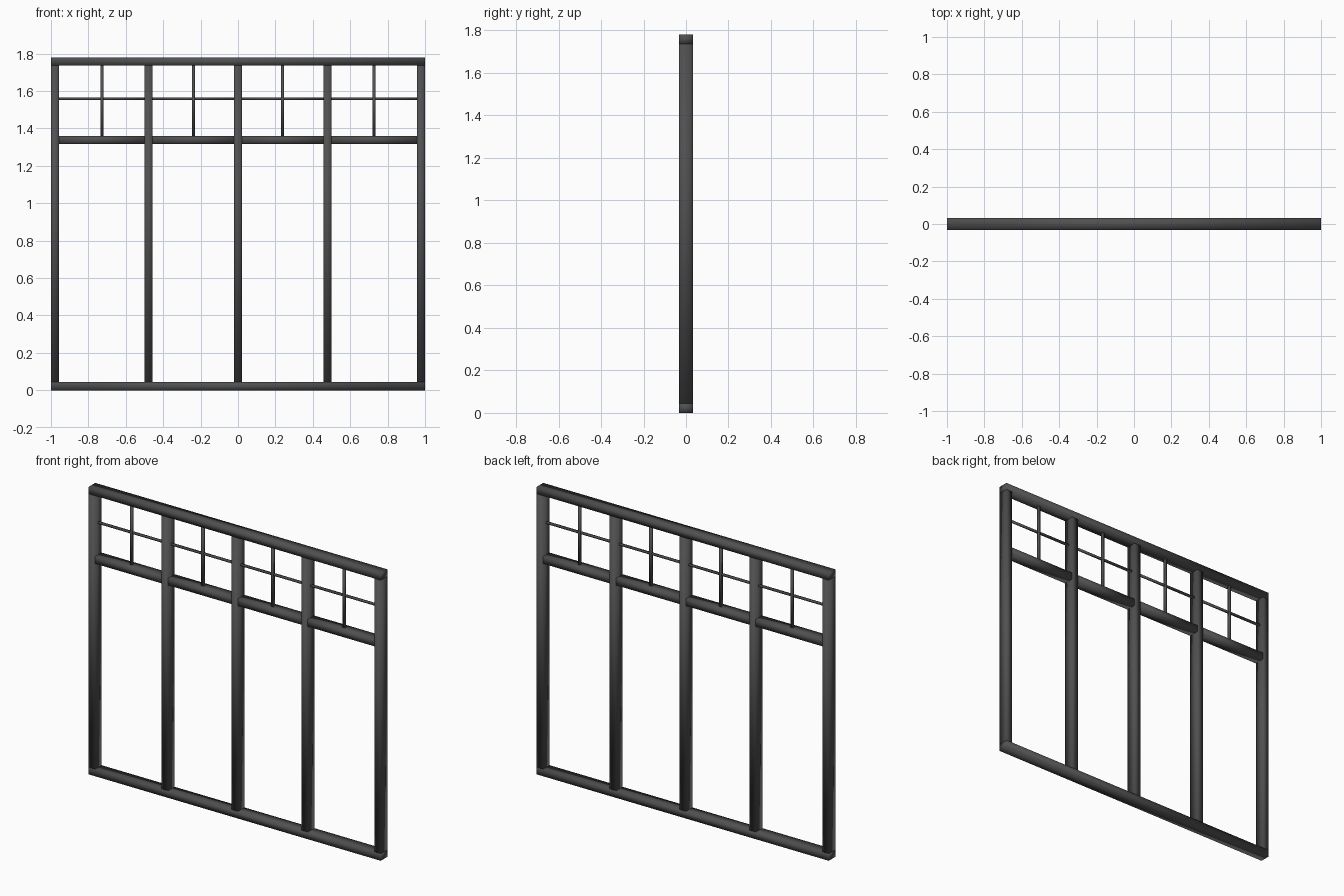
import bpy

if "Cube" in bpy.data.objects:
    bpy.data.objects.remove(bpy.data.objects["Cube"])

W, H, D, T = 2.0, 1.78, 0.064, 0.044     # overall width, height, depth, bar width
TRANSOM_Z = 1.338
MULLION_X = (-0.478, 0.0, 0.478)

metal = bpy.data.materials.new("dark grey metal")
metal.diffuse_color = (0.08, 0.08, 0.08, 1)
metal.use_nodes = True
metal.node_tree.nodes["Principled BSDF"].inputs["Base Color"].default_value = metal.diffuse_color


def bar(name, x0, x1, z0, z1, depth=D):
    """Box bar centred on y = 0, smooth shaded like the softly shaded frame."""
    bpy.ops.mesh.primitive_cube_add(size=1, location=((x0 + x1) / 2, 0, (z0 + z1) / 2))
    ob = bpy.context.object
    ob.name = name
    ob.scale = (x1 - x0, depth, z1 - z0)
    bpy.ops.object.transform_apply(location=False, rotation=False, scale=True)
    bpy.ops.object.shade_smooth()
    ob.data.materials.append(metal)
    return ob


# Outer frame: full-width rails with stiles between them
bar("bottom_rail", -W / 2, W / 2, 0, T)
bar("top_rail", -W / 2, W / 2, H - T, H)
bar("left_stile", -W / 2, -W / 2 + T, T, H - T)
bar("right_stile", W / 2 - T, W / 2, T, H - T)

# Upright mullions
for i, x in enumerate(MULLION_X):
    bar(f"mullion_{i + 1}", x - T / 2, x + T / 2, T, H - T)

# Transom pieces and thin glazing bars in each of the four bays
edges = [-W / 2 + T / 2, *MULLION_X, W / 2 - T / 2]
z_low, z_high = TRANSOM_Z + T / 2, H - T
for i in range(4):
    x0, x1 = edges[i] + T / 2, edges[i + 1] - T / 2
    xm = (x0 + x1) / 2
    zm = 1.559
    bar(f"transom_{i + 1}", x0, x1, TRANSOM_Z - T / 2, TRANSOM_Z + T / 2)
    bar(f"upright_glazing_bar_{i + 1}", xm - 0.008, xm + 0.008, z_low, z_high, 0.014)
    bar(f"cross_glazing_bar_{i + 1}", x0, x1, zm - 0.006, zm + 0.006, 0.012)
